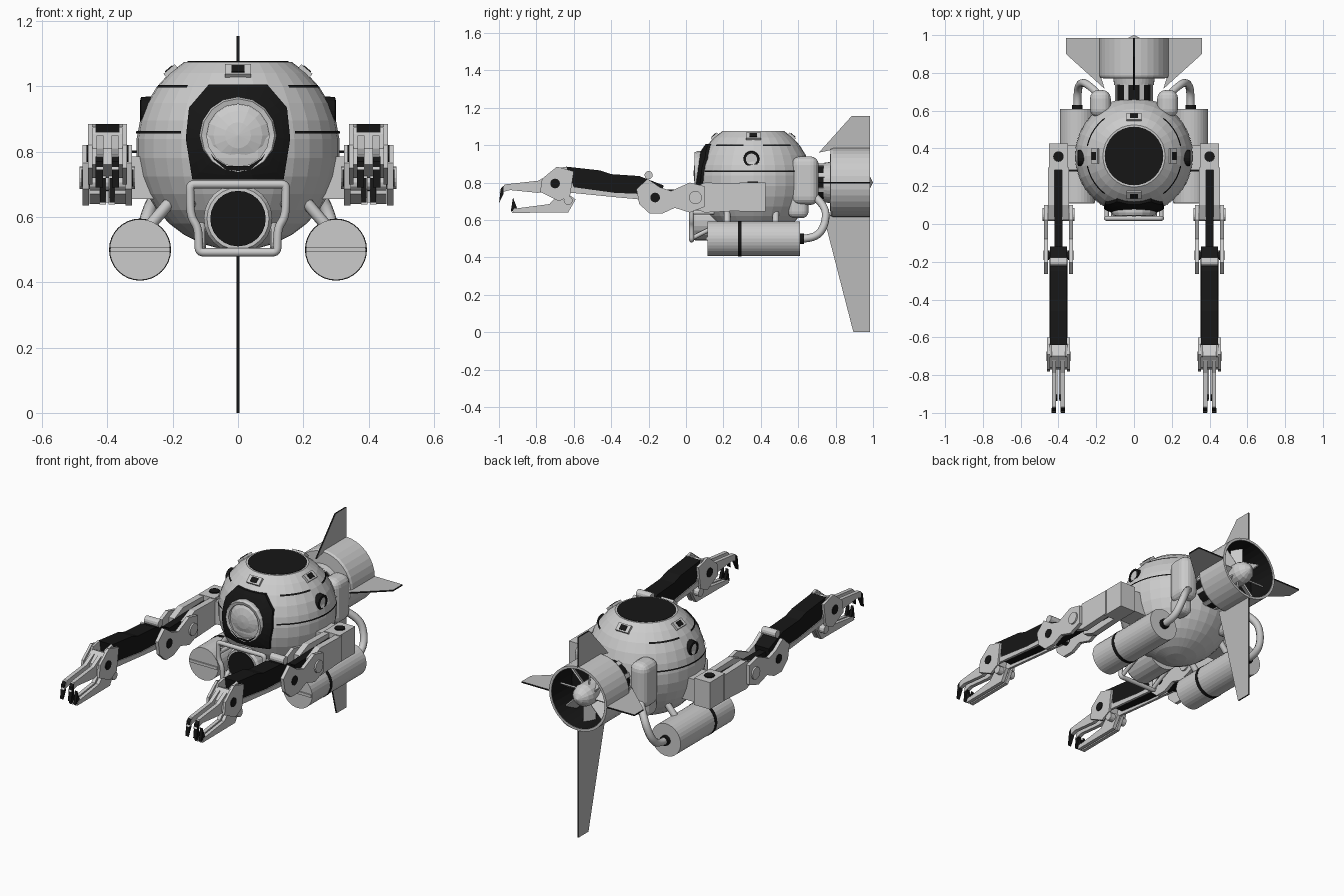
import bpy, bmesh
from math import sin, cos, pi, radians, sqrt, asin
from mathutils import Matrix, Vector

if "Cube" in bpy.data.objects:
    bpy.data.objects.remove(bpy.data.objects["Cube"])

DARK = bpy.data.materials.new("dark")
DARK.diffuse_color = (0.008, 0.008, 0.008, 1)
DARK.use_nodes = True
DARK.node_tree.nodes["Principled BSDF"].inputs["Base Color"].default_value = DARK.diffuse_color
GREY = bpy.data.materials.new("grey")
GREY.diffuse_color = (0.5, 0.5, 0.5, 1)
GREY.use_nodes = True
GREY.node_tree.nodes["Principled BSDF"].inputs["Base Color"].default_value = GREY.diffuse_color
CY, CZ, R = 0.36, 0.81, 0.312          # hull sphere centre and radius


def finish(name, me, mat=None, mirror=False):
    ob = bpy.data.objects.new(name, me)
    bpy.context.collection.objects.link(ob)
    if mat:
        me.materials.append(mat)
    if mirror:
        ob.modifiers.new("mirror", 'MIRROR')
    return ob


def from_bm(name, bm, mat=None, mirror=False):
    bmesh.ops.remove_doubles(bm, verts=bm.verts, dist=1e-5)
    bmesh.ops.recalc_face_normals(bm, faces=bm.faces)
    me = bpy.data.meshes.new(name)
    bm.to_mesh(me)
    bm.free()
    return finish(name, me, mat, mirror)


def lathe(name, prof, axis, c=(0, 0), seg=32, mat=None, mirror=False, a0=0, a1=360, closed=False):
    """Revolve (radius, position along axis) points; c is the axis position in the other two coordinates."""
    bm = bmesh.new()
    full = a1 - a0 == 360
    rings = []
    for i in range(seg + (not full)):
        a = radians(a0 + (a1 - a0) * i / seg)
        ring = []
        for r, h in prof:
            if axis == 'Z':
                p = (c[0] + r * sin(a), c[1] - r * cos(a), h)
            elif axis == 'Y':
                p = (c[0] + r * cos(a), h, c[1] + r * sin(a))
            else:
                p = (h, c[0] + r * cos(a), c[1] + r * sin(a))
            ring.append(bm.verts.new(p))
        rings.append(ring)
    n = len(prof)
    for i in range(seg):
        A, B = rings[i], rings[(i + 1) % len(rings)]
        for j in range(n if closed else n - 1):
            k = (j + 1) % n
            bm.faces.new((A[j], A[k], B[k], B[j]))
    bmesh.ops.dissolve_degenerate(bm, dist=1e-6, edges=bm.edges)
    return from_bm(name, bm, mat, mirror)


def cyl(name, r, lo, hi, axis, c, seg=24, mat=None, mirror=False):
    return lathe(name, [(0, lo), (r, lo), (r, hi), (0, hi)], axis, c, seg, mat, mirror)


def prism(name, pts, lo, hi, axis='X', mat=None, mirror=False, rim=None):
    """Extrude an outline: (y, z) along X, or (x, y) along Z."""
    bm = bmesh.new()
    put = (lambda p, v: (v, *p)) if axis == 'X' else (lambda p, v: (*p, v))
    a = [bm.verts.new(put(p, lo)) for p in pts]
    b = [bm.verts.new(put(p, hi)) for p in pts]
    bm.faces.new(a)
    bm.faces.new(b[::-1])
    for i in range(len(pts)):
        j = (i + 1) % len(pts)
        bm.faces.new((a[i], a[j], b[j], b[i])).material_index = 1 if rim else 0
    ob = from_bm(name, bm, mat, mirror)
    if rim:
        ob.data.materials.append(rim)
    return ob


def box(name, size, m, mat=None, mirror=False, bevel=0):
    bm = bmesh.new()
    bmesh.ops.create_cube(bm, size=1, matrix=m @ Matrix.Diagonal((*size, 1)))
    if bevel:
        bmesh.ops.bevel(bm, geom=bm.edges[:], offset=bevel, segments=4, profile=0.5, affect='EDGES')
    return from_bm(name, bm, mat, mirror)


def tube(name, pts, r, mat=None, mirror=False, cyclic=False):
    cu = bpy.data.curves.new(name, 'CURVE')
    cu.dimensions, cu.bevel_depth, cu.bevel_resolution = '3D', r, 2
    cu.use_fill_caps = True
    sp = cu.splines.new('NURBS')
    sp.points.add(len(pts) - 1)
    for q, p in zip(sp.points, pts):
        q.co = (*p, 1)
    sp.order_u, sp.use_endpoint_u, sp.use_cyclic_u, sp.resolution_u = 3, not cyclic, cyclic, 5
    tmp = bpy.data.objects.new(name + "_path", cu)
    bpy.context.collection.objects.link(tmp)
    me = bpy.data.meshes.new_from_object(tmp.evaluated_get(bpy.context.evaluated_depsgraph_get()))
    bpy.data.objects.remove(tmp)
    me.materials.clear()
    return finish(name, me, mat, mirror)


T = Matrix.Translation

# Hull: faceted sphere with a flat, dark top
top = asin(0.265 / R)
prof = [(R * cos(t), CZ + R * sin(t)) for t in [-pi / 2 + (top + pi / 2) * i / 14 for i in range(15)]]
prof[0] = (0, CZ - R)
lathe("hull", prof + [(0, CZ + 0.265)], 'Z', (0, CY))
cyl("top_hatch", 0.155, 1.06, 1.077, 'Z', (0, CY), 32, DARK)

# Dark seams around the hull
for z, arcs in ((0.86, ((34, 150),)), (1.0, ((38, 78), (102, 142)))):
    for a0, a1 in arcs:
        band = [(sqrt((R + 0.004) ** 2 - (h - CZ) ** 2), h) for h in (z - 0.004, z + 0.004)]
        lathe("hull_seam", band, 'Z', (0, CY), 16, DARK, True, a0, a1)

# Four vents below the hatch
for k in range(4):
    m = T((0, CY, CZ)) @ Matrix.Rotation(k * pi / 2, 4, 'Z') @ Matrix.Rotation(radians(49), 4, 'X').inverted() @ T((0, -R, 0))
    box("vent_frame", (0.08, 0.02, 0.045), m)
    box("vent_opening", (0.04, 0.026, 0.03), m, DARK)

# Front window: dark surround following the hull, ring and glass
half = [(0.09, 1.005), (0.15, 0.935), (0.16, 0.84), (0.14, 0.715)]
outline = half + [(-x, z) for x, z in half[::-1]]
bm = bmesh.new()
cols = []
for i, p in enumerate(outline):
    q = outline[(i + 1) % len(outline)]
    for s in range(3):
        o = Vector(p).lerp(Vector(q), s / 3)
        d = (o - Vector((0, 0.85))).normalized() * 0.1 + Vector((0, 0.85))
        col = []
        for t in range(4):
            x, z = d.lerp(o, t / 3)
            col.append(bm.verts.new((x, CY - sqrt(0.323 ** 2 - x * x - (z - CZ) ** 2), z)))
        x, z = o
        col.append(bm.verts.new((x, CY - sqrt(0.305 ** 2 - x * x - (z - CZ) ** 2), z)))
        cols.append(col)
for i, A in enumerate(cols):
    B = cols[(i + 1) % len(cols)]
    for t in range(4):
        bm.faces.new((A[t], A[t + 1], B[t + 1], B[t]))
from_bm("window_surround", bm, DARK)
lathe("window_ring", [(0.096, 0.1), (0.096, 0.05), (0.112, 0.046), (0.118, 0.06), (0.118, 0.1)], 'Y', (0, 0.85), 16)
lathe("window_glass", [(0, 0.04), (0.04, 0.044), (0.075, 0.055), (0.098, 0.07)], 'Y', (0, 0.85), 16)

# Side portholes
lathe("porthole_ring", [(0.03, 0.26), (0.03, 0.3), (0.042, 0.297), (0.046, 0.25)], 'X', (0.35, 0.925), 16, DARK, True)
cyl("porthole_glass", 0.031, 0.25, 0.293, 'X', (0.35, 0.925), 16, None, True)

# Lower front lamp with its guard rail
lathe("lamp_housing", [(0, 0.25), (0.105, 0.25), (0.105, 0.05), (0.095, 0.035), (0, 0.035)], 'Y', (0, 0.595), 24)
cyl("lamp_lens", 0.085, 0.03, 0.06, 'Y', (0, 0.595), 24, DARK)
rail = [(0, 0.70), (0.12, 0.70), (0.147, 0.70), (0.147, 0.67), (0.145, 0.60), (0.123, 0.57), (0.12, 0.52), (0.12, 0.492), (0.09, 0.492)]
rail = rail + [(-x, z) for x, z in rail[:0:-1]]
tube("guard_rail", [(x, 0.03, z) for x, z in rail], 0.013, None, False, True)
tube("guard_rail_stay", [(0.145, 0.03, 0.64), (0.145, 0.08, 0.64), (0.14, 0.15, 0.64)], 0.012, None, True)
tube("guard_rail_foot", [(0.11, 0.03, 0.5), (0.11, 0.1, 0.54), (0.11, 0.2, 0.58)], 0.012, None, True)

# Side tanks, bands, struts and hoses
cyl("tank", 0.093, 0.115, 0.61, 'Y', (0.3, 0.5), 32, None, True)
cyl("tank_band", 0.095, 0.278, 0.298, 'Y', (0.3, 0.5), 32, DARK, True)
box("tank_end_bar", (0.18, 0.01, 0.016), T((0.3, 0.113, 0.5)), None, True)
cyl("hose_fitting", 0.028, 0.6, 0.63, 'Y', (0.3, 0.5), 16, DARK, True)
tube("hose", [(0.3, 0.61, 0.5), (0.3, 0.69, 0.5), (0.29, 0.745, 0.57), (0.25, 0.75, 0.68), (0.17, 0.67, 0.74)], 0.021, None, True)
for y in (0.22, 0.48):
    tube("tank_strut", [(0.18, y, 0.68), (0.23, y, 0.62), (0.29, y, 0.55)], 0.018, None, True)

# Rounded rear pods
box("rear_pod", (0.11, 0.145, 0.26), T((0.178, 0.637, 0.81)), None, True, 0.045)
box("rear_pod_root", (0.09, 0.11, 0.2), T((0.165, 0.60, 0.71)), None, True, 0.035)

# Thruster: neck, duct, liner, hub, blades
cyl("thruster_neck", 0.1, 0.6, 0.75, 'Y', (0, 0.8), 24, DARK)
for k in range(8):
    m = T((0, 0.7, 0.8)) @ Matrix.Rotation(k * pi / 4 + pi / 8, 4, 'Y') @ T((0, 0, 0.095))
    box("neck_rib", (0.025, 0.1, 0.02), m)
lathe("thruster_duct", [(0, 0.735), (0.105, 0.735), (0.11, 0.77), (0.178, 0.772), (0.184, 0.785), (0.184, 0.985), (0.17, 0.985), (0.165, 0.8), (0, 0.8)], 'Y', (0, 0.8))
lathe("duct_liner", [(0.169, 0.984), (0.163, 0.81), (0, 0.81)], 'Y', (0, 0.8), 32, DARK)
lathe("fan_hub", [(0, 0.82), (0.062, 0.82), (0.062, 0.93), (0.052, 0.96), (0.03, 0.985), (0, 1.0)], 'Y', (0, 0.8), 16)
for k in range(8):
    m = T((0, 0.88, 0.8)) @ Matrix.Rotation(k * pi / 4, 4, 'Y') @ T((0, 0, 0.11)) @ Matrix.Rotation(0.6, 4, 'Z')
    box("fan_blade", (0.008, 0.07, 0.11), m)

# Tail fins with dark edges
prism("top_fin", [(0.71, 0.96), (0.885, 1.155), (0.985, 1.155), (0.985, 0.975), (0.78, 0.975)], -0.004, 0.004, 'X', GREY, False, DARK)
prism("keel_fin", [(0.73, 0.64), (0.895, 0), (0.985, 0), (0.985, 0.625), (0.78, 0.625)], -0.004, 0.004, 'X', GREY, False, DARK)
prism("side_fin", [(0.155, 0.715), (0.36, 0.9), (0.36, 0.985), (0.175, 0.985), (0.175, 0.78)], 0.796, 0.804, 'Z', GREY, True, DARK)

# Arms, drawn around x = 0.4 and mirrored
X = 0.4
box("shoulder_mount", (0.12, 0.13, 0.13), T((0.31, 0.35, 0.72)), None, True)
box("shoulder_block", (0.1, 0.14, 0.155), T((X, 0.355, 0.7225)), None, True)
cyl("shoulder_bolt", 0.028, 0.79, 0.806, 'Z', (X, 0.357), 16, DARK, True)
link1 = [(0.3, 0.795), (0.10, 0.80), (0.02, 0.765), (0.02, 0.67), (0.10, 0.64), (0.3, 0.65)]
link2 = [(0.10, 0.78), (0.02, 0.80), (-0.08, 0.755), (-0.14, 0.775), (-0.205, 0.82), (-0.265, 0.765), (-0.25, 0.685),
         (-0.195, 0.635), (-0.125, 0.635), (-0.06, 0.665), (0.02, 0.64), (0.10, 0.67)]
palm = [(-0.60, 0.86), (-0.69, 0.885), (-0.77, 0.82), (-0.78, 0.75), (-0.68, 0.70), (-0.62, 0.73)]
upper = [(-0.72, 0.85), (-0.79, 0.81), (-0.97, 0.79), (-0.997, 0.745), (-0.94, 0.76), (-0.79, 0.745), (-0.72, 0.76)]
lower = [(-0.59, 0.71), (-0.63, 0.64), (-0.93, 0.638), (-0.92, 0.66), (-0.73, 0.685), (-0.66, 0.76)]


def plates(name, pts, a, b, mat=None):
    for lo, hi in ((X - b, X - a), (X + a, X + b)):
        prism(name, pts, lo, hi, 'X', mat, True)


plates("upper_arm_plate", link1, 0.02, 0.055)
prism("upper_arm_core", [(0.29, 0.77), (-0.2, 0.76), (-0.2, 0.69), (0.29, 0.68)], X - 0.021, X + 0.021, 'X', DARK, True)
plates("elbow_plate", link2, 0.056, 0.076)
cyl("upper_elbow_pin", 0.035, X - 0.085, X + 0.085, 'X', (0.05, 0.72), 16, None, True)
prism("forearm_cover", [(-0.64, 0.885), (-0.46, 0.865), (-0.40, 0.845), (-0.25, 0.835), (-0.12, 0.785), (-0.13, 0.73), (-0.20, 0.72),
                        (-0.38, 0.735), (-0.62, 0.765)], X - 0.045, X + 0.045, 'X', DARK, True)
plates("forearm_frame", [(-0.70, 0.875), (-0.64, 0.885), (-0.6, 0.775), (-0.38, 0.745), (-0.14, 0.735), (-0.14, 0.70), (-0.38, 0.722),
                         (-0.66, 0.75), (-0.73, 0.79)], 0.035, 0.05)
cyl("elbow_knob", 0.022, X - 0.045, X + 0.045, 'X', (-0.2, 0.84), 12, None, True)
plates("palm_plate", palm, 0.046, 0.06)
prism("palm_core", [(-0.64, 0.83), (-0.70, 0.86), (-0.76, 0.81), (-0.77, 0.76), (-0.68, 0.72)], X - 0.046, X + 0.046, 'X', None, True)
cyl("elbow_bolt", 0.026, X - 0.08, X + 0.08, 'X', (-0.165, 0.72), 16, DARK, True)
cyl("wrist_bolt", 0.026, X - 0.064, X + 0.064, 'X', (-0.70, 0.795), 16, DARK, True)
cyl("finger_pivot", 0.024, X - 0.055, X + 0.055, 'X', (-0.63, 0.705), 12, None, True)
plates("upper_finger", upper, 0.012, 0.034)
plates("upper_claw", [(-0.975, 0.785), (-0.99, 0.77), (-1.0, 0.69), (-0.975, 0.74)], 0.014, 0.036, DARK)
plates("lower_finger", lower, 0.004, 0.024)
plates("lower_claw", [(-0.937, 0.645), (-0.925, 0.72), (-0.9, 0.655)], 0.006, 0.022, DARK)
